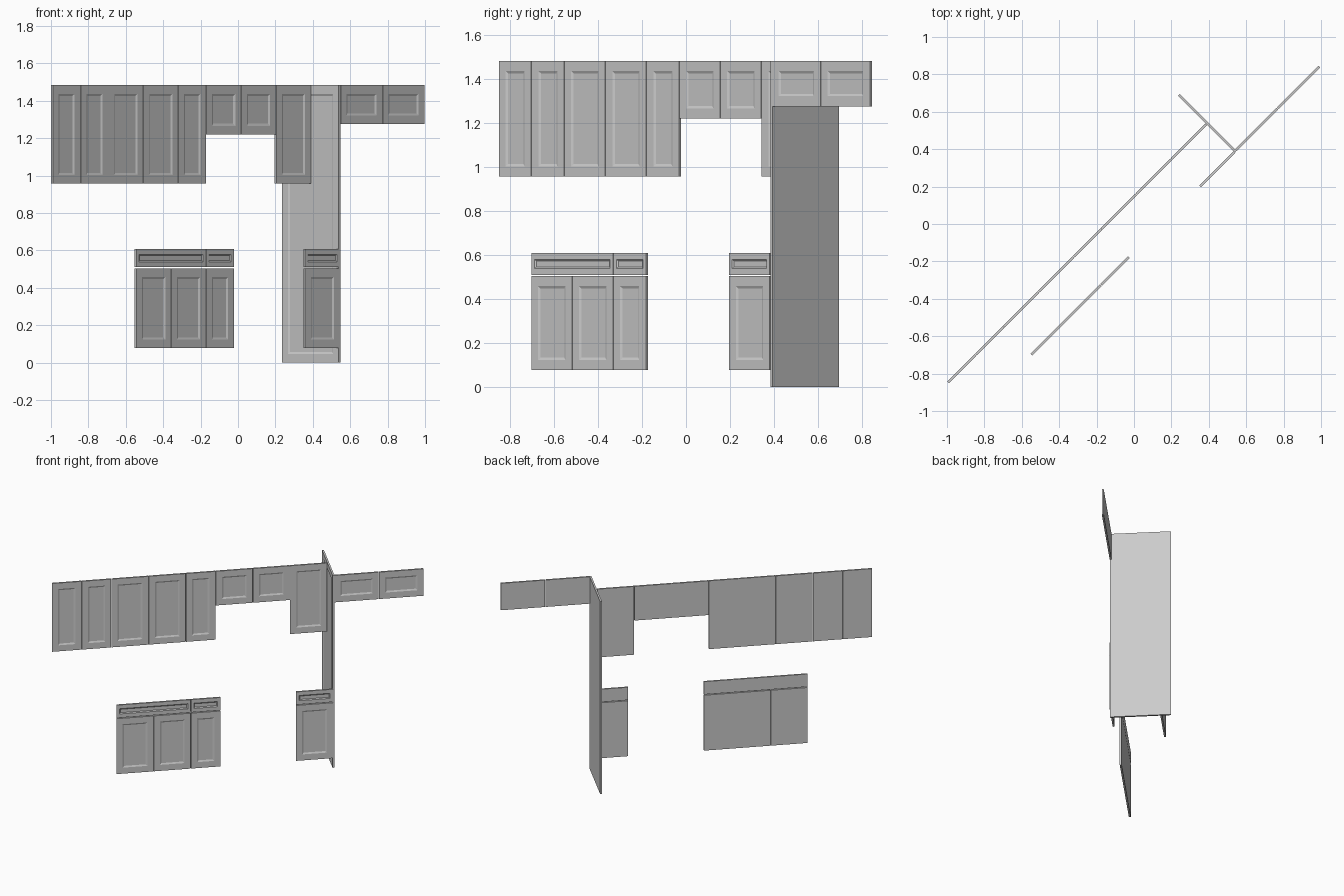
import bpy, bmesh
from math import radians, sqrt

if "Cube" in bpy.data.objects:
    bpy.data.objects.remove(bpy.data.objects["Cube"])

T = 0.0132      # slab thickness
GAP = 0.003     # reveal between neighbouring fronts
INCH = 0.0176   # one width module
TOP = 1.483


def panel(name, x, y, angle, width, z0, z1, stile=0.043, rail=0.046):
    """Slab with a bevelled recess in its front; x, y is the front left corner."""
    def ring(dx, dz, depth):
        return [bm.verts.new((u, depth, z)) for u, z in (
            (dx, z0 + dz), (width - dx, z0 + dz),
            (width - dx, z1 - dz), (dx, z1 - dz))]

    bm = bmesh.new()
    lip = 0.011 if stile > 0.03 else 0.007
    rings = [ring(0, 0, T), ring(0, 0, 0), ring(stile, rail, 0),
             ring(stile + lip, rail + lip, 0.005)]
    for a, b in zip(rings, rings[1:]):
        for i in range(4):
            j = (i + 1) % 4
            bm.faces.new((a[i], a[j], b[j], b[i]))
    bm.faces.new(rings[0])
    bm.faces.new(rings[-1])
    bmesh.ops.recalc_face_normals(bm, faces=bm.faces[:])
    me = bpy.data.meshes.new(name)
    bm.to_mesh(me)
    bm.free()
    ob = bpy.data.objects.new(name, me)
    ob.location = (x, y, 0)
    ob.rotation_euler = (0, 0, radians(angle))
    bpy.context.collection.objects.link(ob)
    return ob


def row(name, x, y, fronts, **kw):
    """Row of fronts along the 45 degree wall; fronts = (inches, bottom, top)."""
    u = 0
    for i, (w, z0, z1) in enumerate(fronts):
        s = (u + GAP / 2) / sqrt(2)
        panel(f"{name}_{i + 1}", x + s, y + s, 45, w * INCH - GAP, z0, z1, **kw)
        u += w * INCH


# wall cabinet doors, with two short doors over the range opening
tall, short = 0.957, 1.22
row("wall_door", -0.991, -0.852,
    [(w, z, TOP) for w, z in ((12, tall), (12, tall), (15, tall), (15, tall),
                              (12, tall), (15, short), (15, short), (15, tall))])

# short doors over the fridge
row("fridge_door", 0.549, 0.389, [(18, 1.276, TOP)] * 2)

# base cabinets: doors below, drawer fronts above
for name, x, y, doors, drawers in (
        ("left_base", -0.544, -0.704, (15, 15, 12), (30, 12)),
        ("right_base", 0.358, 0.195, (15,), (15,))):
    row(name + "_door", x, y, [(w, 0.077, 0.504) for w in doors])
    row(name + "_drawer", x, y, [(w, 0.510, 0.608) for w in drawers],
        stile=0.02, rail=0.029)

# tall end panel, square to the wall
panel("tall_end_panel", 0.236, 0.686, -45, 0.428, 0, TOP)
